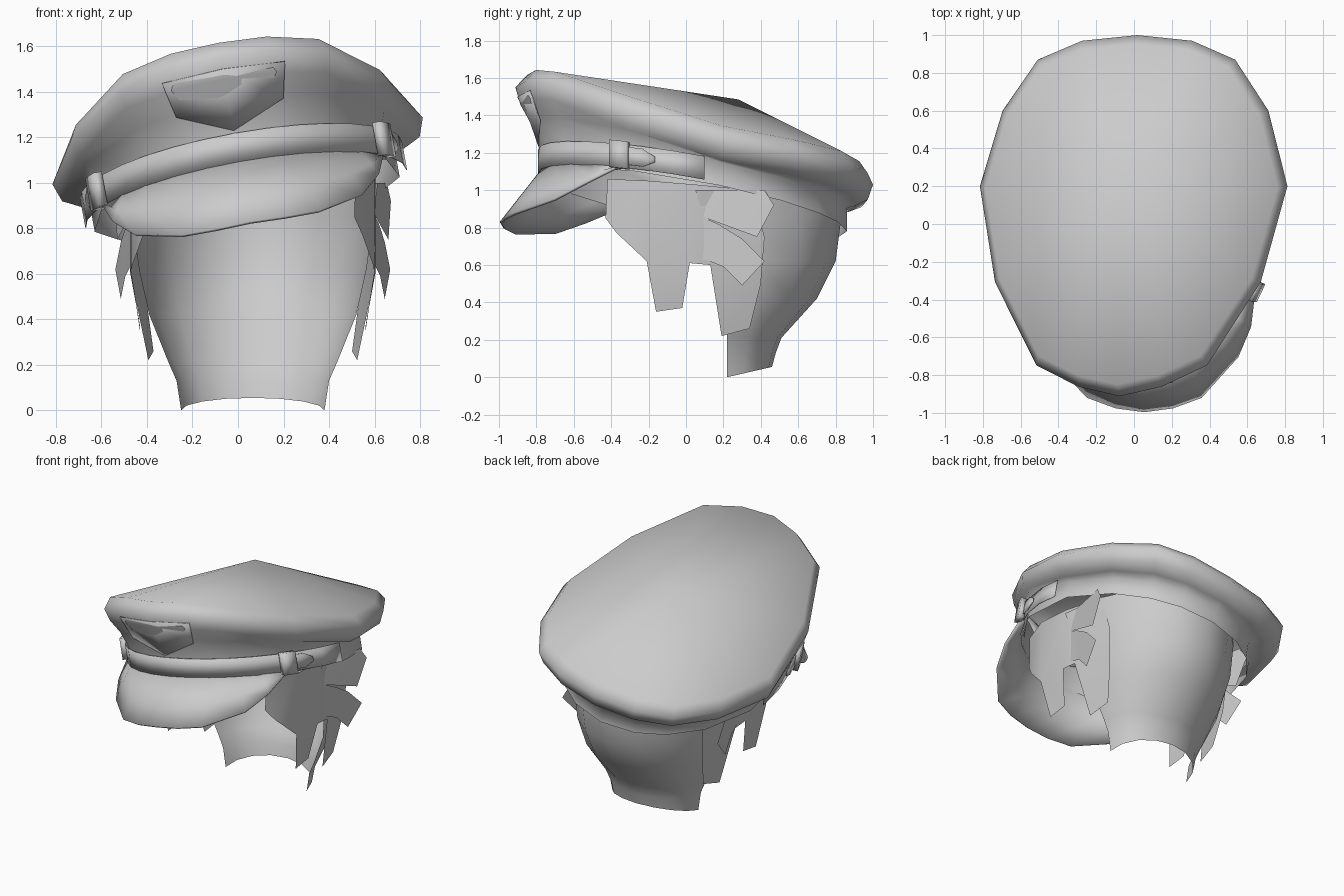
import bpy, bmesh
from math import sin, cos, atan2, radians, pi

if "Cube" in bpy.data.objects:
    bpy.data.objects.remove(bpy.data.objects["Cube"])

HX = 0.065  # head centre line


def roll(p):
    """The cap sits tilted to one side of the head."""
    x, y, z = p
    return (x - 0.18 * (z - 1.13), y, z + 0.18 * x)


def make(name, verts, faces, thick=0, angle=45, tri=False):
    me = bpy.data.meshes.new(name)
    me.from_pydata(verts, [], faces)
    bm = bmesh.new()
    bm.from_mesh(me)
    if tri:
        bmesh.ops.triangulate(bm, faces=bm.faces[:])
    bmesh.ops.recalc_face_normals(bm, faces=bm.faces[:])
    bm.to_mesh(me)
    bm.free()
    ob = bpy.data.objects.new(name, me)
    bpy.context.collection.objects.link(ob)
    if thick:
        m = ob.modifiers.new("thickness", 'SOLIDIFY')
        m.thickness, m.offset = thick, 0
    bpy.ops.object.select_all(action='DESELECT')
    ob.select_set(True)
    bpy.context.view_layer.objects.active = ob
    bpy.ops.object.shade_smooth_by_angle(angle=radians(angle))
    return ob


def grid(rings, closed=False):
    """Join equal-length rows of points with quads."""
    n = len(rings[0])
    verts = [p for r in rings for p in r]
    faces = [(i * n + j, i * n + (j + 1) % n, (i + 1) * n + (j + 1) % n, (i + 1) * n + j)
             for i in range(len(rings) - 1) for j in range(n if closed else n - 1)]
    return verts, faces


def band_z(y):
    return 0.938 - 0.184 * y


def band(a, s=1.0, h=0.0):
    """Point on the cap band: a = angle from the front, h = height above its lower edge."""
    y = 0.04 - 0.82 * cos(a) * s
    return (0.68 * sin(a) * s, y, band_z(y) + h)


# Crown: rim outline, rolled edge, overhanging side and band
half = [(0, -.89, 1.61), (.22, -.84, 1.60), (.45, -.73, 1.55), (.70, -.30, 1.37), (.81, .20, 1.20),
        (.70, .60, 1.145), (.52, .87, 1.115), (.29, .97, 1.10), (0, 1.0, 1.09)]
rim = half + [(-x, y, z) for x, y, z in half[-2:0:-1]]
rings = [[], [], [], [], [], []]
for x, y, z in rim:
    a = atan2(x / .82, -(y - .04) / .94)
    bt, bb = band(a, 1, .125), band(a)
    outer = (x * 1.005, y * (1.025 if y < 0 else 1.0), z - .06)
    dz = outer[2] - bt[2]

    def between(t, drop):
        return (outer[0] + (bt[0] - outer[0]) * t, outer[1] + (bt[1] - outer[1]) * t, outer[2] - drop)

    under = between(.2, max(.27 * dz, min(dz, .08)))
    mid = between(.62, max(.56 * dz, min(dz, .11)))
    for r, p in zip(rings, ((x * .955, y * .955, z + .005), outer, under, mid, bt, bb)):
        r.append(roll(p))
verts, faces = grid(rings, True)
verts.append(roll((0, .28, 1.485)))
faces += [(j, (j + 1) % 16, len(verts) - 1) for j in range(16)]
make("cap_crown", verts, faces, angle=85)


# Strap, buckles and strap tips follow the band
def strip(name, a0, a1, n, scale, lo, hi, thick, point=False):
    rows = [[], []]
    for i in range(n + 1):
        a = radians(a0 + (a1 - a0) * i / n)
        k = .3 if point and i == n else 1
        m, w = (lo + hi) / 2, (hi - lo) / 2 * k
        s = scale(abs(a))
        rows[0].append(roll(band(a, s, m - w)))
        rows[1].append(roll(band(a, s, m + w)))
    make(name, *grid(rows), thick=thick)


strip("chin_strap", -94, 94, 16, lambda a: 1.01 + .05 * max(0, a - 1.05), .01, .135, .004)
for side, s in (("right", 1), ("left", -1)):
    strip("strap_buckle_" + side, 59 * s, 66 * s, 2, lambda a: 1.05, .0, .145, .04)
    strip("strap_tip_" + side, 62 * s, 76 * s, 3, lambda a: 1.035, .025, .12, .006, True)

# Front badge plate, blank
badge = [(-.27, -.835, 1.485), (0, -.90, 1.50), (.27, -.835, 1.485),
         (.235, -.78, 1.33), (0, -.785, 1.23), (-.235, -.78, 1.33), (0, -.83, 1.36)]
make("badge_plate", [roll(p) for p in badge],
     [(0, 1, 6, 5), (1, 2, 3, 6), (6, 3, 4), (5, 6, 4)], thick=.006, angle=60)

# Visor: band edge swept out to a drooping lip
lip = [(0, -.99, .825), (.15, -.97, .82), (.3, -.915, .82), (.5, -.70, .86), (.58, -.54, .93), (.615, -.37, 1.01)]
lip = [(-x, y, z) for x, y, z in lip[:0:-1]] + lip
rows = [[], [], []]
for i, p in enumerate(lip):
    b = band(radians(-62 + 124 * i / (len(lip) - 1)), 1.0, .01)
    rows[0].append(roll(b))
    rows[1].append(roll(tuple(u + (v - u) * .55 for u, v in zip(b, p))))
    rows[2].append(roll(p))
make("visor", *grid(rows), thick=.016)

# Back hair: open shell from one side round the nape to the other
levels = [(0, .315, .22, .46), (.13, .335, .22, .48), (.21, .37, .22, .51), (.42, .455, .2, .70),
          (.62, .50, .15, .80), (.85, .53, .10, .83), (1.0, .55, .05, .82)]
rows = []
for z, hx, fy, by in levels:
    row = []
    for j in range(9):
        t = -pi / 2 + pi * j / 8
        lift = .055 * cos(t) if z == 0 else 0
        row.append((HX + hx * sin(t), fy + (by - fy) * cos(t), z + lift))
    rows.append(row)
make("back_hair", *grid(rows), angle=60)


# Side hair: jagged sheets cut as y-z outlines, wrapped to the head and mirrored
def side_x(y, z):
    return (.465 + .075 * min(1, max(0, (z - .21) / .4)) + .03 * max(0, -y) * (z < .5)
            - 1.2 * max(0, -y - .15) ** 2 - .2 * max(0, y - .15))


def flare_x(y, z):
    return .53 + .2 * max(0, y - .05) - .1 * max(0, z - .85)


locks = {
    "side_lock": (side_x, [(-.42, 1.06), (-.43, .85), (-.37, .77), (-.21, .62), (-.16, .35), (-.02, .37),
                           (.02, .61), (.13, .60), (.19, .22), (.34, .26), (.40, .50), (.42, .75), (.35, 1.0),
                           (.05, 1.03), (-.2, 1.05)]),
    "upper_flick": (flare_x, [(.05, 1.0), (.08, .86), (.38, .75), (.47, .92), (.42, 1.0)]),
    "lower_flick": (flare_x, [(0, .62), (.08, .86), (.17, .82), (.30, .74), (.42, .62), (.30, .49),
                              (.20, .59), (.10, .63)]),
}
for name, (fx, outline) in locks.items():
    for side, s in (("right", 1), ("left", -1)):
        pts = [(HX + s * fx(y, z), y, z) for y, z in outline]
        make(name + "_" + side, pts, [tuple(range(len(pts)))], tri=True)
